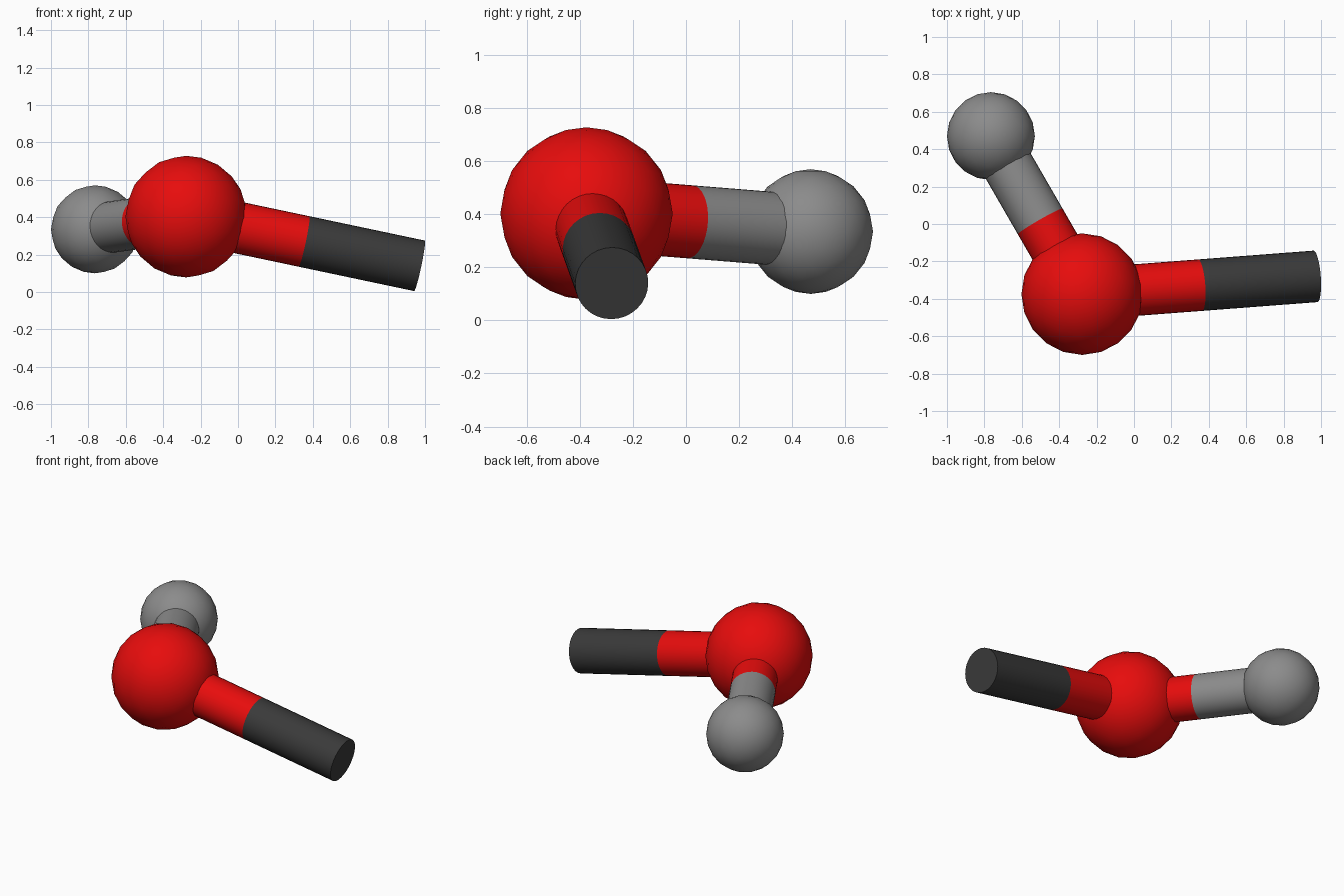
import bpy, math
from mathutils import Vector

if "Cube" in bpy.data.objects:
    bpy.data.objects.remove(bpy.data.objects["Cube"])


def material(name, rgb):
    m = bpy.data.materials.new(name)
    m.diffuse_color = (*rgb, 1)
    m.use_nodes = True
    m.node_tree.nodes["Principled BSDF"].inputs["Base Color"].default_value = m.diffuse_color
    return m


RED = material("red", (0.85, 0.004, 0.004))
GREY = material("mid grey", (0.26, 0.26, 0.26))
DARK = material("charcoal", (0.042, 0.042, 0.042))

RED_POS = Vector((-0.277, -0.375, 0.403))
GREY_POS = Vector((-0.765, 0.47, 0.335))
OPEN_END = Vector((0.97, -0.28, 0.14))
ROD_RADIUS = 0.138


def finish(name, mat):
    ob = bpy.context.object
    ob.name = name
    ob.data.materials.append(mat)
    bpy.ops.object.shade_smooth_by_angle(angle=math.radians(40))


def ball(name, centre, radius, mat):
    bpy.ops.mesh.primitive_ico_sphere_add(subdivisions=3, radius=radius, location=centre)
    finish(name, mat)


def rod(name, a, b, mat):
    d = b - a
    bpy.ops.mesh.primitive_cylinder_add(
        vertices=32, radius=ROD_RADIUS, depth=d.length, location=(a + b) / 2,
        rotation=d.to_track_quat('Z', 'Y').to_euler())
    finish(name, mat)


def two_tone_rod(name, a, b, split, mat_a, mat_b):
    mid = a.lerp(b, split)
    rod(name + "_inner_half", a, mid, mat_a)
    rod(name + "_outer_half", mid, b, mat_b)


# Balls
ball("large_ball", RED_POS, 0.325, RED)
ball("small_ball", GREY_POS, 0.235, GREY)

# Connecting rods, each changing colour part way along
two_tone_rod("short_rod", RED_POS, GREY_POS, 0.46, RED, GREY)
two_tone_rod("long_rod", RED_POS, OPEN_END, 0.505, RED, DARK)
